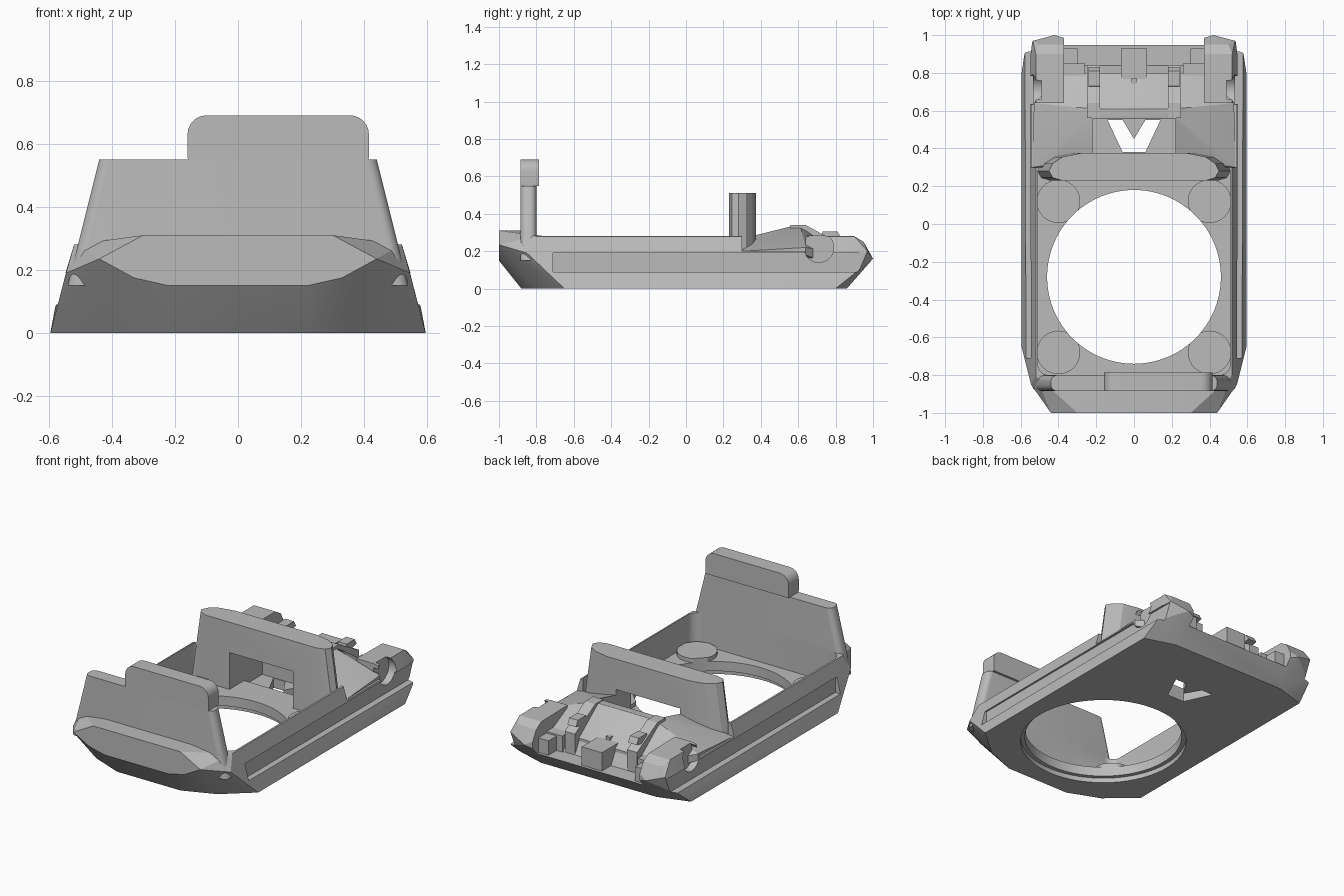
import bpy, bmesh, math
from mathutils import Matrix

cube = bpy.data.objects.get("Cube")
if cube:
    bpy.data.objects.remove(cube, do_unlink=True)

grey = bpy.data.materials.new("plain_grey")
grey.use_nodes = True
grey.diffuse_color = (0.5, 0.5, 0.5, 1)
grey.node_tree.nodes["Principled BSDF"].inputs["Base Color"].default_value = (0.5, 0.5, 0.5, 1)


def finish(name, bm):
    bmesh.ops.recalc_face_normals(bm, faces=bm.faces)
    mesh = bpy.data.meshes.new(name)
    bm.to_mesh(mesh)
    bm.free()
    mesh.materials.append(grey)
    obj = bpy.data.objects.new(name, mesh)
    bpy.context.collection.objects.link(obj)
    return obj


def hull(name, points, mirror=True):
    """Convex solid around the points, mirrored across x."""
    bm = bmesh.new()
    for x, y, z in points:
        bm.verts.new((x, y, z))
        if mirror and x:
            bm.verts.new((-x, y, z))
    out = bmesh.ops.convex_hull(bm, input=bm.verts)
    loose = [v for v in out["geom_interior"] if isinstance(v, bmesh.types.BMVert)]
    bmesh.ops.delete(bm, geom=loose, context="VERTS")
    bmesh.ops.dissolve_limit(bm, angle_limit=0.01, verts=bm.verts, edges=bm.edges)
    return finish(name, bm)


def prism(name, outline, low, high, axis="z"):
    """Extrude an outline along x (outline is y, z), y (x, z) or z (x, y)."""
    place = {"x": lambda a, b, h: (h, a, b),
             "y": lambda a, b, h: (a, h, b),
             "z": lambda a, b, h: (a, b, h)}[axis]
    bm = bmesh.new()
    rings = [[bm.verts.new(place(a, b, h)) for a, b in outline] for h in (low, high)]
    count = len(outline)
    bm.faces.new(rings[0])
    bm.faces.new(rings[1])
    for i in range(count):
        j = (i + 1) % count
        bm.faces.new((rings[0][i], rings[0][j], rings[1][j], rings[1][i]))
    return finish(name, bm)


def rect(a, b, c, d):
    return [(a, c), (b, c), (b, d), (a, d)]


def box(name, x0, x1, y0, y1, z0, z1):
    return prism(name, rect(x0, x1, y0, y1), z0, z1)


def circle(cx, cy, r, n=64):
    return [(cx + r * math.cos(2 * math.pi * i / n), cy + r * math.sin(2 * math.pi * i / n))
            for i in range(n)]


def rounded(x0, x1, y0, y1, r, n=6):
    pts = []
    for k, (cx, cy) in enumerate(rect(x0 + r, x1 - r, y0 + r, y1 - r)):
        for i in range(n + 1):
            a = math.pi * (k + 2 + i / n) / 2
            pts.append((cx + r * math.cos(a), cy + r * math.sin(a)))
    return pts


def cut(obj, *cutters):
    for tool in cutters:
        mod = obj.modifiers.new("cut", "BOOLEAN")
        mod.operation, mod.solver, mod.object = "DIFFERENCE", "EXACT", tool
        bpy.context.view_layer.update()
        result = bpy.data.meshes.new_from_object(
            obj.evaluated_get(bpy.context.evaluated_depsgraph_get()))
        obj.modifiers.clear()
        obj.data = result
        bpy.data.objects.remove(tool, do_unlink=True)


def vent_tool():
    return prism("vent_tool", [(-.14, .55), (-.06, .55), (0, .45), (.06, .55),
                               (.14, .55), (.06, .38), (-.06, .38)], -.1, .6)


# Main tray with faceted ends
tray = hull("tray", [
    (.595, -.65, 0), (.42, -.8, 0), (.22, -.88, 0), (.22, -1, .15), (.33, -1, .175),
    (.44, -1, .235), (.3, -1, .31), (.3, -.85, .31), (.545, -.85, .19),
    (.52, -.8, .28), (.52, .9, .28), (.595, .8, 0), (.4, .86, 0),
    (.42, 1, .16), (.535, .97, .2), (.58, .9, .08), (.5, .95, .25)])
cut(tray,
    prism("cavity_tool", rounded(-.51, .51, -.8, .33, .06), .09, .6),
    prism("opening_tool", circle(0, -.28, .46, 96), -.1, .3),
    prism("counterbore_tool", circle(0, -.28, .485, 96), -.1, .03),
    box("deck_tool", -.7, .7, .3, .64, .2, .6),
    # stepped recess in the back
    prism("back_tool", [(.6, .19), (.79, .19), (.84, .1), (1.1, .1), (1.1, .6), (.6, .6)],
          -.37, .37, "x"),
    prism("back_gap_tool", [(-.42, 1), (-.25, .95), (.25, .95), (.42, 1), (.42, 1.1),
                            (-.42, 1.1)], -.1, .6),
    box("pocket_tool", -.22, .22, .3, .555, .06, .6),
    vent_tool())
for s in (-1, 1):
    x0, x1 = sorted((s * .535, s * .7))
    cut(tray, box("groove_tool", x0, x1, -.71, 1.1, .09, .19))
    x0, x1 = sorted((s * .49, s * .7))
    cut(tray, prism("notch_tool", circle(.71, .22, .08, 32), x0, x1, "x"))

# Round corner bosses on the floor
bosses = [(x, y) for x in (-.4, .4) for y in (-.68, .12)]
for i, (x, y) in enumerate(bosses):
    boss = prism(f"corner_boss_{i + 1}", circle(x, y, .115, 40), .04, .115)
    cut(boss, prism("opening_tool", circle(0, -.28, .46, 96), -.1, .3))

# Front wall with tapered sides, rounded corners and an offset tab
wall = hull("front_wall", [(x, y, z) for z, w in ((.15, .54), (.55, .44))
                           for x, y in rounded(-w, w, -.885, -.8, .035)], False)
tab = prism("wall_tab", rounded(-.16, .415, .5, .69, .06), -.885, -.785, "y")
cut(tab, box("tab_tool", -.3, .6, -1, -.7, .4, .55))
tab_neck = prism("tab_neck", [(-.153, .54), (.405, .54), (.412, .63), (-.16, .63)],
                 -.885, -.8, "y")

# Bridge with bowed back and a window
half = ((.3, .375), (.4, .355), (.45, .32), (.47, .28), (.45, .245), (.4, .23))
bridge = hull("bridge", [(x + d, y, z) for z, d in ((.06, .045), (.51, -.02))
                         for x, y in half])
cut(bridge, box("window_tool", -.22, .22, .1, .6, .09, .32))

# Sloped rear deck
deck = hull("rear_deck", [
    (.53, .3, .18), (.535, .3, .2), (.53, .64, .18), (.53, .64, .22), (.22, .35, .28),
    (.22, .57, .335), (.22, .61, .335), (.42, .65, .25), (.37, .8, .19), (.37, .8, .12),
    (.3, .3, .18)])
cut(deck,
    box("pocket_tool", -.22, .22, .2, .555, .06, .6),
    prism("cavity_tool", rounded(-.47, .47, .0, .33, .05), .09, .5))

# Rails, hooks and horn steps, one of each per side
for side, s in (("left", 1), ("right", -1)):
    hull(side + "_rail", [(s * x, y, z) for x in (.18, .25) for y, z in
                          ((.56, .2), (.56, .34), (.64, .34), (.84, .1), (.84, .23))], False)
    x0, x1 = sorted((s * .18, s * .24))
    prism(side + "_hook", [(.71, .2), (.73, .305), (.81, .305), (.83, .27), (.78, .26),
                           (.8, .2)], x0, x1, "x")
    x0, x1 = sorted((s * .26, s * .38))
    box(side + "_upper_step", x0, x1, .78, .85, .08, .2)
    x0, x1 = sorted((s * .3, s * .38))
    box(side + "_lower_step", x0, x1, .84, .93, .08, .19)

# Central latch on the back slope
box("latch", -.07, .07, .76, .93, .08, .215)
box("latch_tip", -.015, .015, .73, .77, .1, .235)

# Smooth the curved faces while keeping hard edges
for obj in bpy.context.collection.objects:
    if obj.type == "MESH" and grey.name in obj.data.materials:
        bpy.ops.object.select_all(action="DESELECT")
        obj.select_set(True)
        bpy.context.view_layer.objects.active = obj
        bpy.ops.object.shade_smooth_by_angle(angle=math.radians(20))
